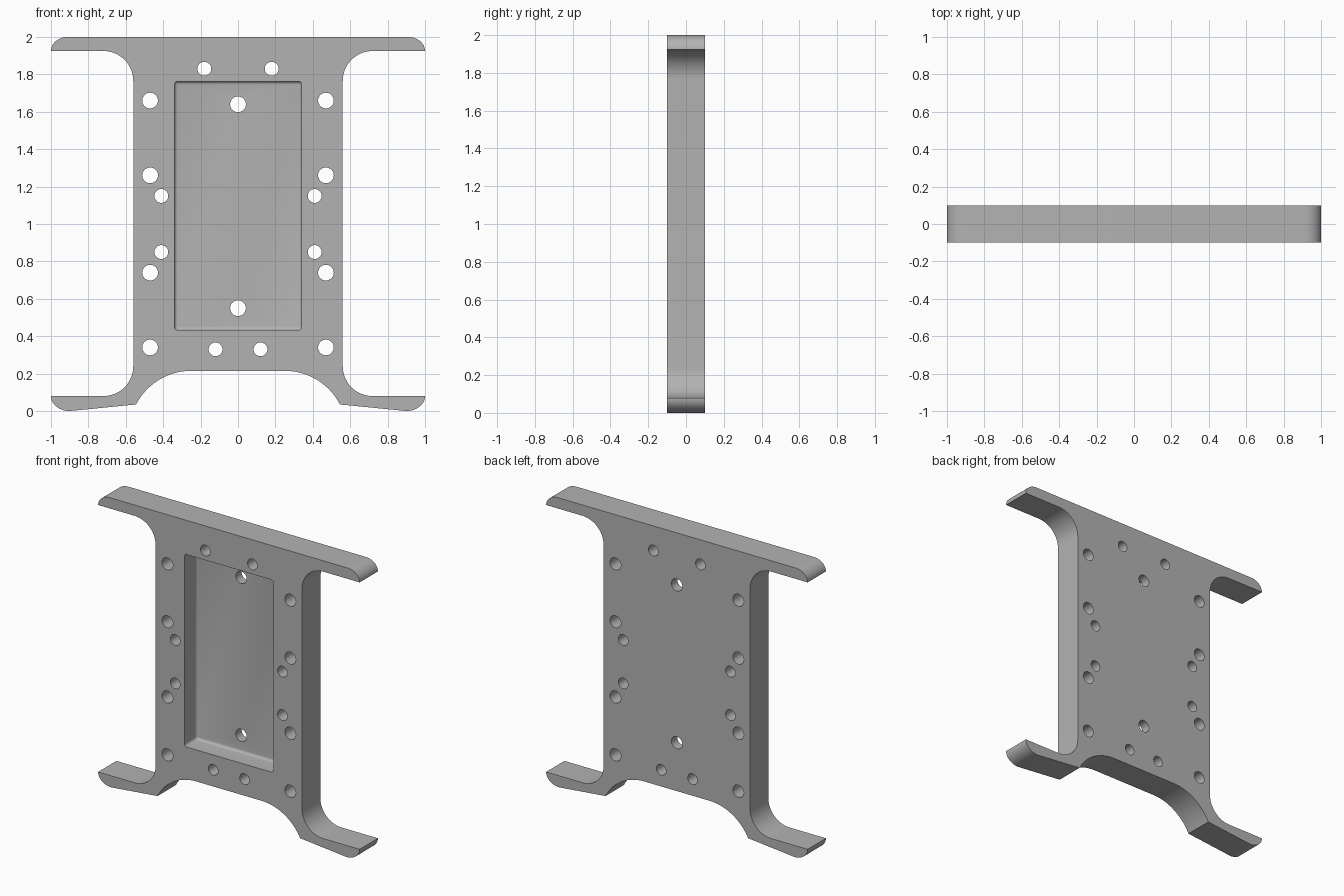
import bpy
import bmesh
from math import cos, sin, pi, radians, atan2
from mathutils import Matrix, Vector

if "Cube" in bpy.data.objects:
    bpy.data.objects.remove(bpy.data.objects["Cube"])

HALF = 0.1           # half of the plate thickness
POCKET_DEPTH = 0.135

grey = bpy.data.materials.new("plain grey")
grey.use_nodes = True
grey.diffuse_color = (0.45, 0.45, 0.45, 1)
grey.node_tree.nodes["Principled BSDF"].inputs["Base Color"].default_value = (0.45, 0.45, 0.45, 1)


def arc(cx, cz, rx, rz, start, end, steps=14):
    angles = [start + (end - start) * i / steps for i in range(steps + 1)]
    return [(cx + rx * cos(a), cz + rz * sin(a)) for a in angles]


def make_object(name, bm):
    bmesh.ops.recalc_face_normals(bm, faces=bm.faces)
    mesh = bpy.data.meshes.new(name)
    bm.to_mesh(mesh)
    bm.free()
    mesh.materials.append(grey)
    obj = bpy.data.objects.new(name, mesh)
    bpy.context.collection.objects.link(obj)
    return obj


def cut(target, cutter):
    cutter.hide_render = True
    mod = target.modifiers.new("cut", "BOOLEAN")
    mod.operation = "DIFFERENCE"
    mod.solver = "EXACT"
    mod.object = cutter
    bpy.context.view_layer.objects.active = target
    bpy.ops.object.modifier_apply(modifier=mod.name)
    bpy.data.objects.remove(cutter)


# Right half of the outline, from the top centre round to the bottom arch
side = arc(0.91, 1.925, 0.09, 0.075, pi / 2, 0)
side += arc(0.72, 1.765, 0.16, 0.16, pi / 2, pi)
side += arc(0.72, 0.24, 0.16, 0.16, pi, 3 * pi / 2)
side += arc(0.9, 0.08, 0.1, 0.08, 0, -pi / 2)
arch_r = 0.332
arch_z = 0.215 - arch_r
side += arc(0.25, arch_z, arch_r, arch_r, atan2(0.035 - arch_z, 0.295), pi / 2)
outline = side + [(-x, z) for x, z in reversed(side)]

# Plate body
bm = bmesh.new()
face = bm.faces.new([bm.verts.new((x, -HALF, z)) for x, z in outline])
extruded = bmesh.ops.extrude_face_region(bm, geom=[face])
moved = [v for v in extruded["geom"] if isinstance(v, bmesh.types.BMVert)]
bmesh.ops.translate(bm, verts=moved, vec=(0, 2 * HALF, 0))
plate = make_object("mounting_plate", bm)

# Rectangular front pocket with rounded corners and floor edge
bm = bmesh.new()
bmesh.ops.create_cube(bm, size=1)
front = -HALF - 0.1
back = -HALF + POCKET_DEPTH
bmesh.ops.scale(bm, verts=bm.verts, vec=(0.68, back - front, 1.33))
bmesh.ops.translate(bm, verts=bm.verts, vec=(0, (front + back) / 2, 1.098))
rounded = [e for e in bm.edges if any(v.co.y > 0 for v in e.verts)]
bmesh.ops.bevel(bm, geom=rounded, offset=0.018, segments=5, profile=0.5, affect="EDGES")
cut(plate, make_object("pocket_cutter", bm))

# Through holes: mirrored pairs and the two in the pocket floor
LARGE, SMALL = 0.042, 0.037
pairs = [(0.47, z, LARGE) for z in (0.34, 0.74, 1.26, 1.66)]
pairs += [(0.41, z, SMALL) for z in (0.85, 1.15)]
pairs += [(0.18, 1.83, SMALL), (0.12, 0.33, SMALL)]
holes = [(s * x, z, r) for x, z, r in pairs for s in (-1, 1)]
holes += [(0, 0.55, LARGE), (0, 1.64, LARGE)]
bm = bmesh.new()
for x, z, r in holes:
    place = Matrix.Translation(Vector((x, 0, z))) @ Matrix.Rotation(pi / 2, 4, "X")
    bmesh.ops.create_cone(bm, cap_ends=True, segments=32, radius1=r, radius2=r,
                          depth=0.5, matrix=place)
cut(plate, make_object("hole_cutter", bm))

# Smooth curved walls, keep sharp rims
bpy.ops.object.select_all(action="DESELECT")
plate.select_set(True)
bpy.context.view_layer.objects.active = plate
bpy.ops.object.shade_smooth_by_angle(angle=radians(30))
